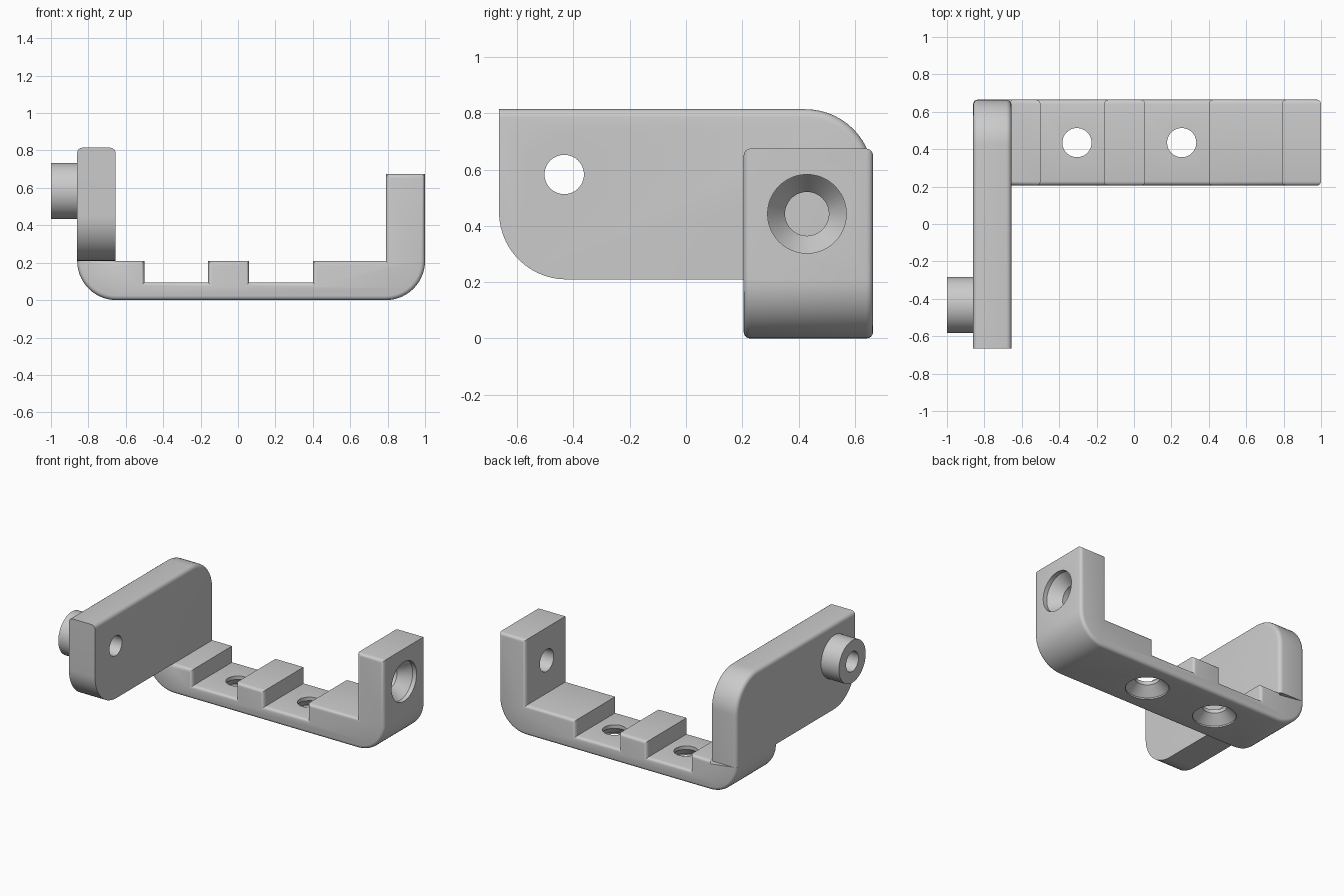
import bpy, bmesh, math
from mathutils import Vector, Matrix

if "Cube" in bpy.data.objects:
    bpy.data.objects.remove(bpy.data.objects["Cube"], do_unlink=True)

grey = bpy.data.materials.new("light grey")
grey.use_nodes = True
colour = (0.6, 0.6, 0.6, 1)
grey.diffuse_color = colour
grey.node_tree.nodes["Principled BSDF"].inputs["Base Color"].default_value = colour


def finish(name, bm):
    bmesh.ops.recalc_face_normals(bm, faces=bm.faces)
    mesh = bpy.data.meshes.new(name)
    bm.to_mesh(mesh)
    bm.free()
    mesh.materials.append(grey)
    obj = bpy.data.objects.new(name, mesh)
    bpy.context.collection.objects.link(obj)
    return obj


def activate(obj):
    bpy.ops.object.select_all(action='DESELECT')
    obj.select_set(True)
    bpy.context.view_layer.objects.active = obj


def arc(cx, cy, r, start, steps=14):
    """Quarter circle, counter-clockwise from the start angle."""
    angles = [math.radians(start + 90 * i / steps) for i in range(steps + 1)]
    return [(cx + r * math.cos(a), cy + r * math.sin(a)) for a in angles]


def prism(name, points, place, depth, round_edge, radius):
    """Extrude a profile and round those cap edges that pass the test."""
    bm = bmesh.new()
    face = bm.faces.new([bm.verts.new(place(*p)) for p in points])
    ext = bmesh.ops.extrude_face_region(bm, geom=[face])
    new = [g for g in ext["geom"] if isinstance(g, bmesh.types.BMVert)]
    bmesh.ops.translate(bm, verts=new, vec=depth)
    axis = Vector(depth).normalized()
    edges = [e for e in bm.edges
             if abs((e.verts[0].co - e.verts[1].co).dot(axis)) < 1e-4
             and round_edge(*[v.co for v in e.verts])]
    bmesh.ops.bevel(bm, geom=edges, offset=radius, segments=4, profile=0.5,
                    affect='EDGES', clamp_overlap=True)
    return finish(name, bm)


def lathe(name, profile, origin, axis, sides=48):
    """Revolve (radius, height) pairs into a closed solid along an axis."""
    turn = Vector((0, 0, 1)).rotation_difference(Vector(axis)).to_matrix().to_4x4()
    bm = bmesh.new()
    rings = [[bm.verts.new((r * math.cos(math.tau * i / sides),
                            r * math.sin(math.tau * i / sides), h))
              for i in range(sides)] for r, h in profile]
    for a, b in zip(rings, rings[1:]):
        for i in range(sides):
            j = (i + 1) % sides
            bm.faces.new((a[i], a[j], b[j], b[i]))
    bm.faces.new(rings[0])
    bm.faces.new(rings[-1])
    bm.transform(Matrix.Translation(origin) @ turn)
    return finish(name, bm)


def cut(obj, cutter):
    mod = obj.modifiers.new("cut", 'BOOLEAN')
    mod.operation = 'DIFFERENCE'
    mod.solver = 'EXACT'
    mod.object = cutter
    activate(obj)
    bpy.ops.object.modifier_apply(modifier=mod.name)
    bpy.data.objects.remove(cutter, do_unlink=True)


LEFT, INNER, SEAM, NOTCH = -0.86, -0.655, 0.21, 0.095

# Base bar with notches and the short upright, drawn in x-z
outline = arc(LEFT + 0.21, 0.21, 0.21, 180) + arc(0.79, 0.21, 0.21, 270)
outline += [(1, 0.675), (0.79, 0.675), (0.79, SEAM)]
for right, left in ((0.4, 0.06), (-0.16, -0.5)):
    outline += [(right, SEAM), (right, NOTCH), (left, NOTCH), (left, SEAM)]
outline.append((INNER, SEAM))


def off_seam(a, b):
    return not (max(a.x, b.x) < INNER + 0.01 and min(a.z, b.z) > SEAM - 1e-4)


bar = prism("base_bar", outline, lambda x, z: (x, 0.205, z), (0, 0.46, 0),
            off_seam, 0.025)

# Long upright plate, drawn in y-z, rounded along its top and back
plate_outline = arc(-0.425, 0.45, 0.24, 180)
plate_outline += [(0.665, SEAM)] + arc(0.425, 0.575, 0.24, 0) + [(-0.665, 0.815)]


def top_or_back(a, b):
    return min(a.z, b.z) > 0.57 and min(a.y, b.y) > -0.67 and max(a.y, b.y) > -0.6 \
        or min(a.y, b.y) > 0.66


plate = prism("side_plate", plate_outline, lambda y, z: (LEFT, y, z),
              (INNER - LEFT, 0, 0), top_or_back, 0.028)

# Boss on the outside of the plate, with its bore and hexagonal nut pocket
bolt = (LEFT, -0.433, 0.583)
boss = lathe("boss", [(0.15, 0), (0.15, 0.14)], bolt, (-1, 0, 0))
for part in (boss, plate):
    cut(part, lathe("bore", [(0.07, -0.4), (0.07, 0.4)], bolt, (1, 0, 0)))
bm = bmesh.new()
bmesh.ops.create_cone(bm, cap_ends=True, segments=6, radius1=0.154,
                      radius2=0.154, depth=0.4)
bm.transform(Matrix.Translation((LEFT + 0.215, bolt[1], bolt[2]))
             @ Matrix.Rotation(math.pi / 2, 4, 'Y')
             @ Matrix.Rotation(math.pi / 6 * 3, 4, 'Z'))
cut(plate, finish("nut_pocket", bm))

# Countersunk screw holes through the short upright and the notches
cut(bar, lathe("screw_hole", [(0.14, -0.1), (0.14, 0.03), (0.078, 0.11), (0.078, 0.4)],
               (1, 0.43, 0.443), (-1, 0, 0)))
for x in (-0.305, 0.255):
    cut(bar, lathe("screw_hole", [(0.14, -0.1), (0.14, 0.01), (0.078, 0.07), (0.078, 0.4)],
                   (x, 0.435, 0), (0, 0, 1)))

for part in (bar, plate, boss):
    activate(part)
    bpy.ops.object.shade_smooth_by_angle(angle=math.radians(30))
